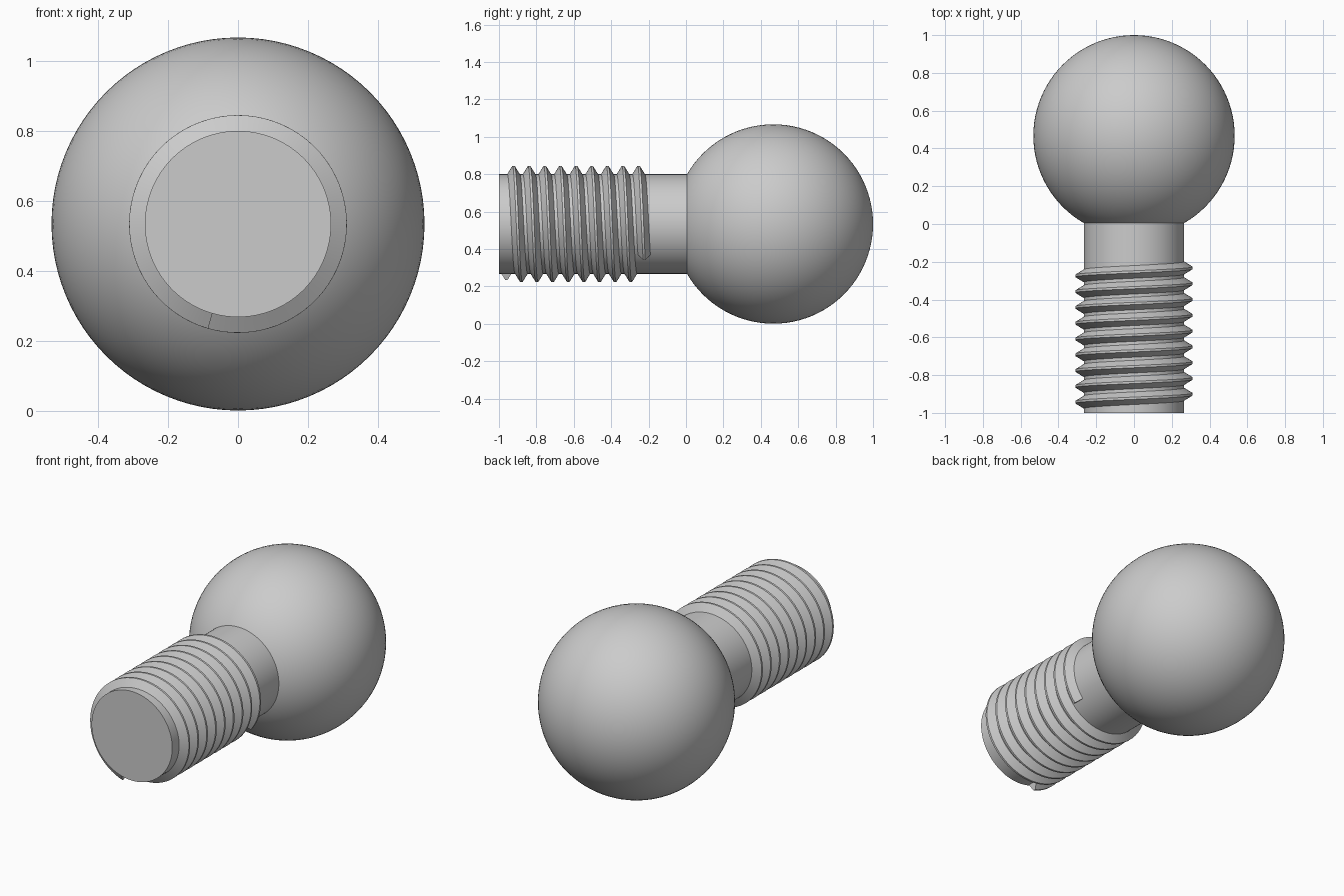
import bpy, bmesh
from math import sin, cos, pi, radians

if "Cube" in bpy.data.objects:
    bpy.data.objects.remove(bpy.data.objects["Cube"])

AXIS_Z = 0.534        # height of the long axis
BALL_R = 0.533
SHAFT_R = 0.266
CREST_R = 0.311
PITCH = 0.0836

# Single grey metal
metal = bpy.data.materials.new("grey_metal")
metal.use_nodes = True
grey = (0.6, 0.6, 0.6, 1)
metal.diffuse_color = grey
metal.node_tree.nodes["Principled BSDF"].inputs["Base Color"].default_value = grey


def finish(obj, name, angle):
    obj.name = name
    obj.data.name = name
    obj.data.materials.append(metal)
    bpy.ops.object.select_all(action="DESELECT")
    obj.select_set(True)
    bpy.context.view_layer.objects.active = obj
    bpy.ops.object.shade_smooth_by_angle(angle=radians(angle))


# Ball head at the back
bpy.ops.mesh.primitive_uv_sphere_add(segments=96, ring_count=48, radius=BALL_R,
                                     location=(0, 1 - BALL_R, AXIS_Z),
                                     rotation=(pi / 2, 0, 0))
finish(bpy.context.object, "ball_head", 30)

# Plain shaft, running slightly into the ball
bpy.ops.mesh.primitive_cylinder_add(vertices=96, radius=SHAFT_R, depth=1.04,
                                    location=(0, -0.48, AXIS_Z),
                                    rotation=(pi / 2, 0, 0))
finish(bpy.context.object, "shaft", 30)

# Helical thread: trapezoid profile (offset along axis, radius) swept around the shaft
profile = [(-0.036, SHAFT_R - 0.004), (-0.006, CREST_R),
           (0.006, CREST_R), (0.036, SHAFT_R - 0.004)]
start, end, steps = radians(16), radians(3188), 640
bm = bmesh.new()
rings = []
for i in range(steps + 1):
    a = start + (end - start) * i / steps
    y = -0.964 + PITCH * a / (2 * pi)
    rings.append([bm.verts.new((-r * sin(a), y + dy, AXIS_Z - r * cos(a)))
                  for dy, r in profile])
for a, b in zip(rings, rings[1:]):
    for j in range(4):
        k = (j + 1) % 4
        bm.faces.new((a[j], a[k], b[k], b[j]))
bm.faces.new(rings[0])
bm.faces.new(rings[-1])
bmesh.ops.recalc_face_normals(bm, faces=bm.faces)
mesh = bpy.data.meshes.new("thread")
bm.to_mesh(mesh)
bm.free()
thread = bpy.data.objects.new("thread", mesh)
bpy.context.collection.objects.link(thread)
finish(thread, "thread", 30)
